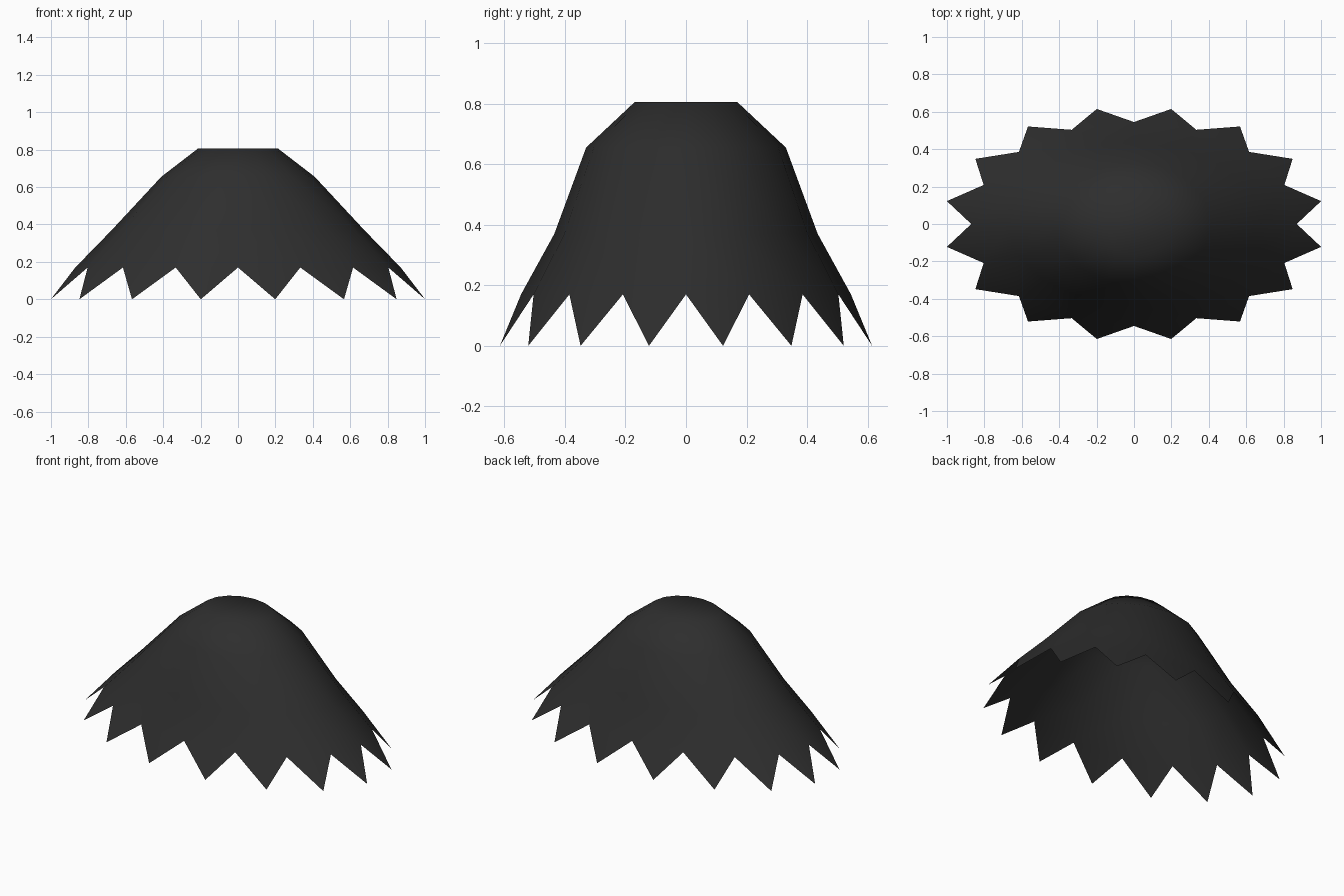
import bpy, bmesh, math

if "Cube" in bpy.data.objects:
    bpy.data.objects.remove(bpy.data.objects["Cube"])

N = 16
# (x radius, y radius, height) of each elliptical ring, top to valley line
RINGS = [(0.215, 0.17, 0.805), (0.41, 0.33, 0.655),
         (0.675, 0.435, 0.37), (0.87, 0.545, 0.17)]
TIP = (1.02, 0.627, 0.0)

mat = bpy.data.materials.new("charcoal black")
mat.diffuse_color = (0.027, 0.027, 0.027, 1)
mat.use_nodes = True
mat.node_tree.nodes["Principled BSDF"].inputs["Base Color"].default_value = mat.diffuse_color

bm = bmesh.new()


def ring(rx, ry, z, offset=0.0):
    angles = [(i + offset) * 2 * math.pi / N for i in range(N)]
    return [bm.verts.new((rx * math.cos(a), ry * math.sin(a), z)) for a in angles]


# flat crown and sloping shell, open underneath
rings = [ring(*r) for r in RINGS]
bm.faces.new(rings[0])
for upper, lower in zip(rings, rings[1:]):
    for i in range(N):
        j = (i + 1) % N
        bm.faces.new((upper[i], lower[i], lower[j], upper[j]))

# pointed teeth around the hem
tips = ring(*TIP, offset=0.5)
for i in range(N):
    bm.faces.new((rings[-1][i], tips[i], rings[-1][(i + 1) % N]))

for f in bm.faces:
    f.smooth = True
mesh = bpy.data.meshes.new("jagged_shell")
bm.to_mesh(mesh)
bm.free()
mesh.materials.append(mat)
obj = bpy.data.objects.new("jagged_shell", mesh)
bpy.context.collection.objects.link(obj)
